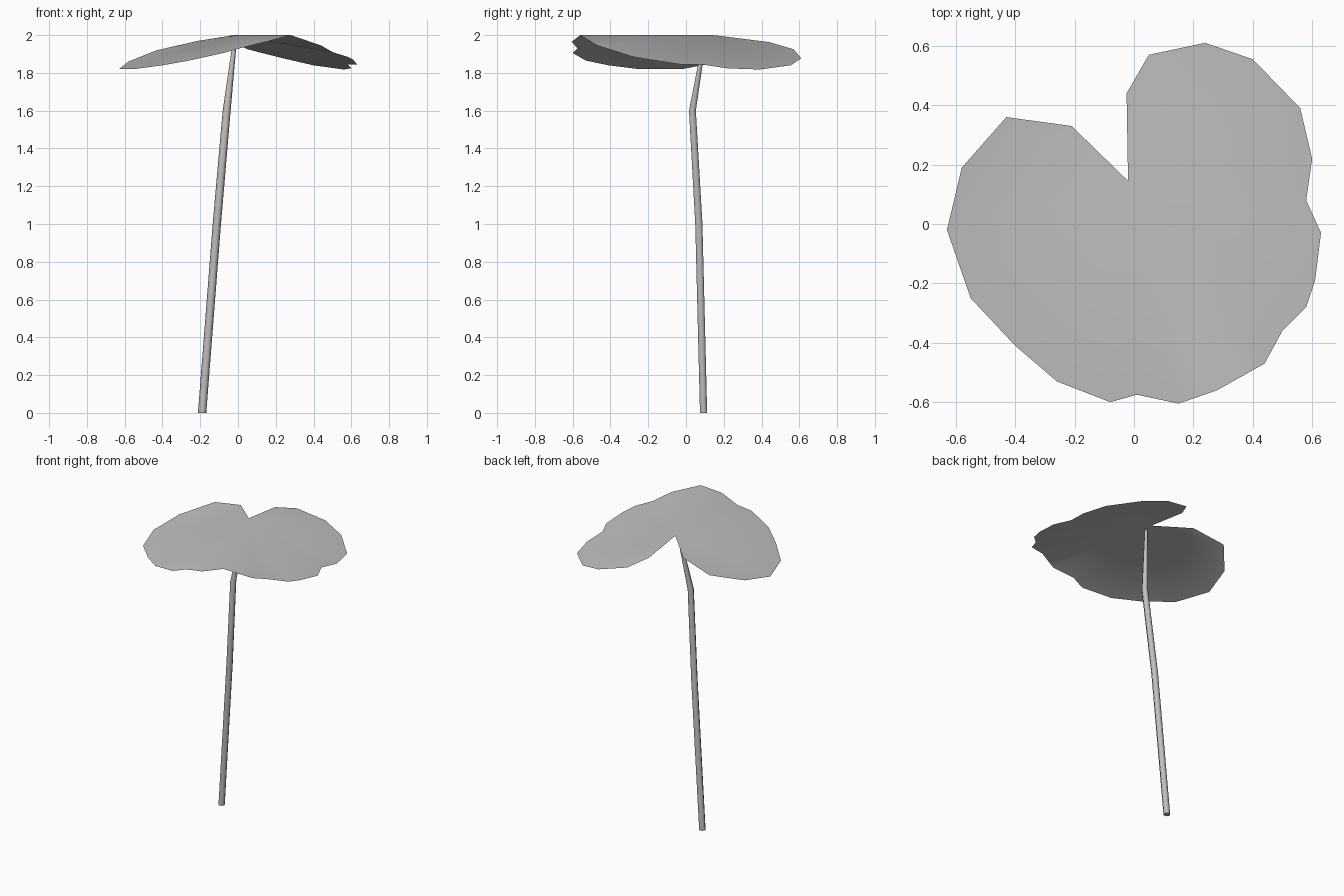
import bpy
import bmesh
import math
from mathutils import Vector

cube = bpy.data.objects.get("Cube")
if cube:
    bpy.data.objects.remove(cube, do_unlink=True)


def make_material(name, colour):
    material = bpy.data.materials.new(name)
    material.use_nodes = True
    material.diffuse_color = colour
    shader = material.node_tree.nodes["Principled BSDF"]
    shader.inputs["Base Color"].default_value = colour
    return material


def finish_object(name, bm, material):
    """Turn a bmesh into a smooth shaded object with one material."""
    mesh = bpy.data.meshes.new(name)
    bm.to_mesh(mesh)
    bm.free()
    mesh.materials.append(material)
    for polygon in mesh.polygons:
        polygon.use_smooth = True
    obj = bpy.data.objects.new(name, mesh)
    bpy.context.collection.objects.link(obj)
    return obj


def build_fan(name, centre, rim, material):
    """Open sheet made of triangles spreading from one corner."""
    bm = bmesh.new()
    hub = bm.verts.new(centre)
    edge = [bm.verts.new(point) for point in rim]
    for first, second in zip(edge, edge[1:]):
        bm.faces.new((hub, first, second))
    return finish_object(name, bm, material)


def build_tube(name, path, sides, material):
    """Tapered tube through rings of (x, y, z, radius), closed at both ends."""
    bm = bmesh.new()
    rings = []
    for x, y, z, radius in path:
        ring = []
        for step in range(sides):
            angle = math.tau * step / sides
            offset = Vector((math.cos(angle), math.sin(angle), 0)) * radius
            ring.append(bm.verts.new(Vector((x, y, z)) + offset))
        rings.append(ring)
    for lower, upper in zip(rings, rings[1:]):
        for i in range(sides):
            j = (i + 1) % sides
            bm.faces.new((lower[i], lower[j], upper[j], upper[i]))
    caps = [bm.faces.new(rings[0][::-1]), bm.faces.new(rings[-1])]
    obj = finish_object(name, bm, material)
    # Flat caps keep a crisp edge
    for polygon in obj.data.polygons[-len(caps):]:
        polygon.use_smooth = False
    obj.data.set_sharp_from_angle(angle=math.radians(75))
    return obj


grey = make_material("plain grey", (0.53, 0.53, 0.53, 1))

# Leaf rim, from the left lobe by the notch, round the front, to the right lobe
left_lobe = [
    (-.21, .33, 1.97), (-.43, .36, 1.92), (-.58, .19, 1.86),
    (-.63, -.02, 1.82), (-.55, -.25, 1.82), (-.4, -.41, 1.84),
    (-.26, -.53, 1.865), (-.08, -.6, 1.905),
]
front_edge = [(.01, -.575, 1.93), (.15, -.605, 1.965), (.28, -.56, 2)]
right_lobe = [
    (.44, -.47, 1.945), (.5, -.36, 1.91), (.58, -.28, 1.885),
    (.61, -.19, 1.87), (.63, -.03, 1.845), (.58, .08, 1.845),
    (.6, .22, 1.824), (.56, .39, 1.818), (.4, .555, 1.84),
    (.24, .61, 1.877), (.05, .57, 1.925), (-.025, .44, 1.963),
]
notch = (-.02, .145, 2)
build_fan("leaf", notch, left_lobe + front_edge + right_lobe, grey)

# Bent stem reaching up to the notch
stem_path = [
    (-.19, .093, 0, .022),
    (-.112, .068, 1, .022),
    (-.06, .034, 1.6, .021),
    (-.015, .1, 1.985, .01),
]
build_tube("stem", stem_path, 6, grey)
